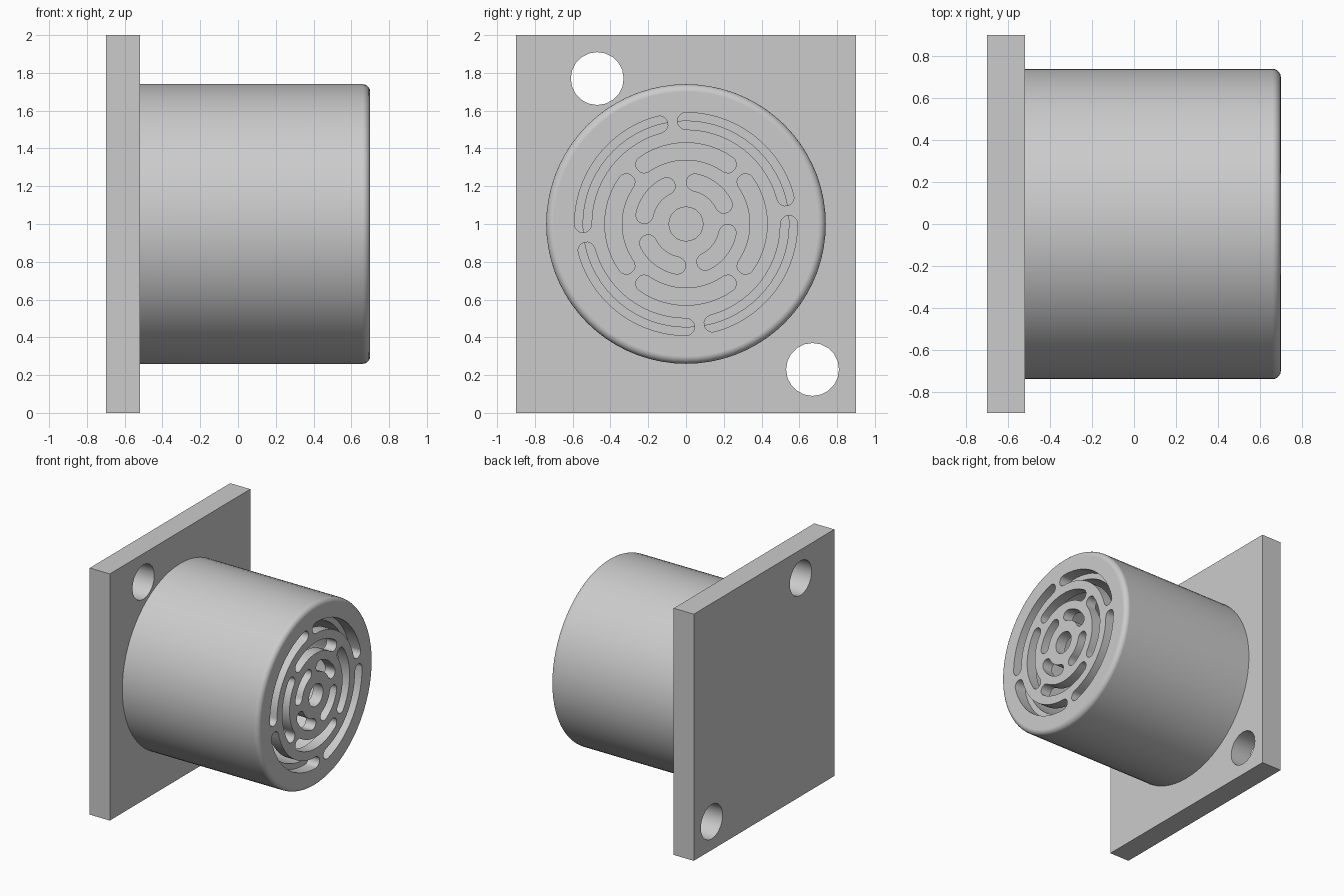
import bpy, bmesh
from math import cos, sin, pi, radians

if "Cube" in bpy.data.objects:
    bpy.data.objects.remove(bpy.data.objects["Cube"], do_unlink=True)

# One plain grey for everything
grey = bpy.data.materials.new("light grey")
grey.use_nodes = True
grey.diffuse_color = (0.6, 0.6, 0.6, 1)
grey.node_tree.nodes["Principled BSDF"].inputs["Base Color"].default_value = (0.6, 0.6, 0.6, 1)

CENTRE_Z = 1.0
PLATE_BACK, PLATE_FRONT = -0.70, -0.52
FACE = 0.70           # outer end of the housing
RADIUS, BORE = 0.74, 0.545
FILLET = 0.04
GRILLE = 0.09         # thickness of the slotted face
SLOT = 0.045          # half width of a slot


def finish(bm, name):
    bmesh.ops.recalc_face_normals(bm, faces=bm.faces)
    mesh = bpy.data.meshes.new(name)
    bm.to_mesh(mesh)
    bm.free()
    mesh.materials.append(grey)
    obj = bpy.data.objects.new(name, mesh)
    bpy.context.collection.objects.link(obj)
    return obj


def loft(bm, rings):
    """Join point rings with quads and close both ends."""
    loops = [[bm.verts.new(p) for p in ring] for ring in rings]
    n = len(loops[0])
    for a, b in zip(loops, loops[1:]):
        for i in range(n):
            j = (i + 1) % n
            bm.faces.new((a[i], a[j], b[j], b[i]))
    bm.faces.new(loops[0][::-1])
    bm.faces.new(loops[-1])


def circle(x, r, n, y=0, z=CENTRE_Z):
    return [(x, y + r * cos(2 * pi * i / n), z + r * sin(2 * pi * i / n)) for i in range(n)]


def slot_outline(r, start, end, steps=14, cap=8):
    """Arc slot with round ends, as (y, z) pairs; angles in degrees."""
    a, b = radians(start), radians(end)
    arc = [a + (b - a) * i / steps for i in range(steps + 1)]
    pts = [((r + SLOT) * cos(t), (r + SLOT) * sin(t)) for t in arc]
    for i in range(1, cap):
        t = b + pi * i / cap
        pts.append((r * cos(b) + SLOT * cos(t), r * sin(b) + SLOT * sin(t)))
    pts += [((r - SLOT) * cos(t), (r - SLOT) * sin(t)) for t in reversed(arc)]
    for i in range(1, cap):
        t = a + pi + pi * i / cap
        pts.append((r * cos(a) + SLOT * cos(t), r * sin(a) + SLOT * sin(t)))
    return pts


def cut(obj, cutter):
    cutter.hide_render = True
    mod = obj.modifiers.new("cut", "BOOLEAN")
    mod.operation, mod.solver, mod.object = "DIFFERENCE", "EXACT", cutter
    bpy.context.view_layer.objects.active = obj
    bpy.ops.object.modifier_apply(modifier=mod.name)
    bpy.data.objects.remove(cutter, do_unlink=True)


def smooth(obj):
    bpy.ops.object.select_all(action="DESELECT")
    obj.select_set(True)
    bpy.context.view_layer.objects.active = obj
    bpy.ops.object.shade_smooth_by_angle(angle=radians(30))
    mod = obj.modifiers.new("even shading", "WEIGHTED_NORMAL")
    mod.keep_sharp = True


# Mounting plate with two bolt holes
bm = bmesh.new()
loft(bm, [[(x, y, z) for y, z in ((-0.9, 0), (0.9, 0), (0.9, 2), (-0.9, 2))]
          for x in (PLATE_BACK, PLATE_FRONT)])
plate = finish(bm, "mounting_plate")
bm = bmesh.new()
for y, z in ((-0.47, 1.77), (0.67, 0.23)):
    loft(bm, [circle(x, 0.14, 20, y, z) for x in (-0.8, -0.4)])
cut(plate, finish(bm, "bolt_hole_cutter"))
smooth(plate)

# Hollow round housing with a rounded rim
profile = [(FACE - GRILLE, BORE), (PLATE_FRONT, BORE), (PLATE_FRONT, RADIUS)]
for i in range(6):
    t = pi / 2 * i / 5
    profile.append((FACE - FILLET + FILLET * sin(t), RADIUS - FILLET + FILLET * cos(t)))
bm = bmesh.new()
loft(bm, [circle(x, r, 72) for x, r in profile])
housing = finish(bm, "round_housing")

# Grille: centre hole and three rings of four curved slots
depths = (FACE - GRILLE - 0.01, FACE + 0.1)
bm = bmesh.new()
loft(bm, [circle(x, 0.09, 24) for x in depths])
for r, start, end in ((0.545, 15, 90), (0.385, 55, 125), (0.225, 27, 78)):
    for k in range(4):
        outline = slot_outline(r, start + 90 * k, end + 90 * k)
        loft(bm, [[(x, y, CENTRE_Z + z) for y, z in outline] for x in depths])
cut(housing, finish(bm, "grille_cutter"))
smooth(housing)
